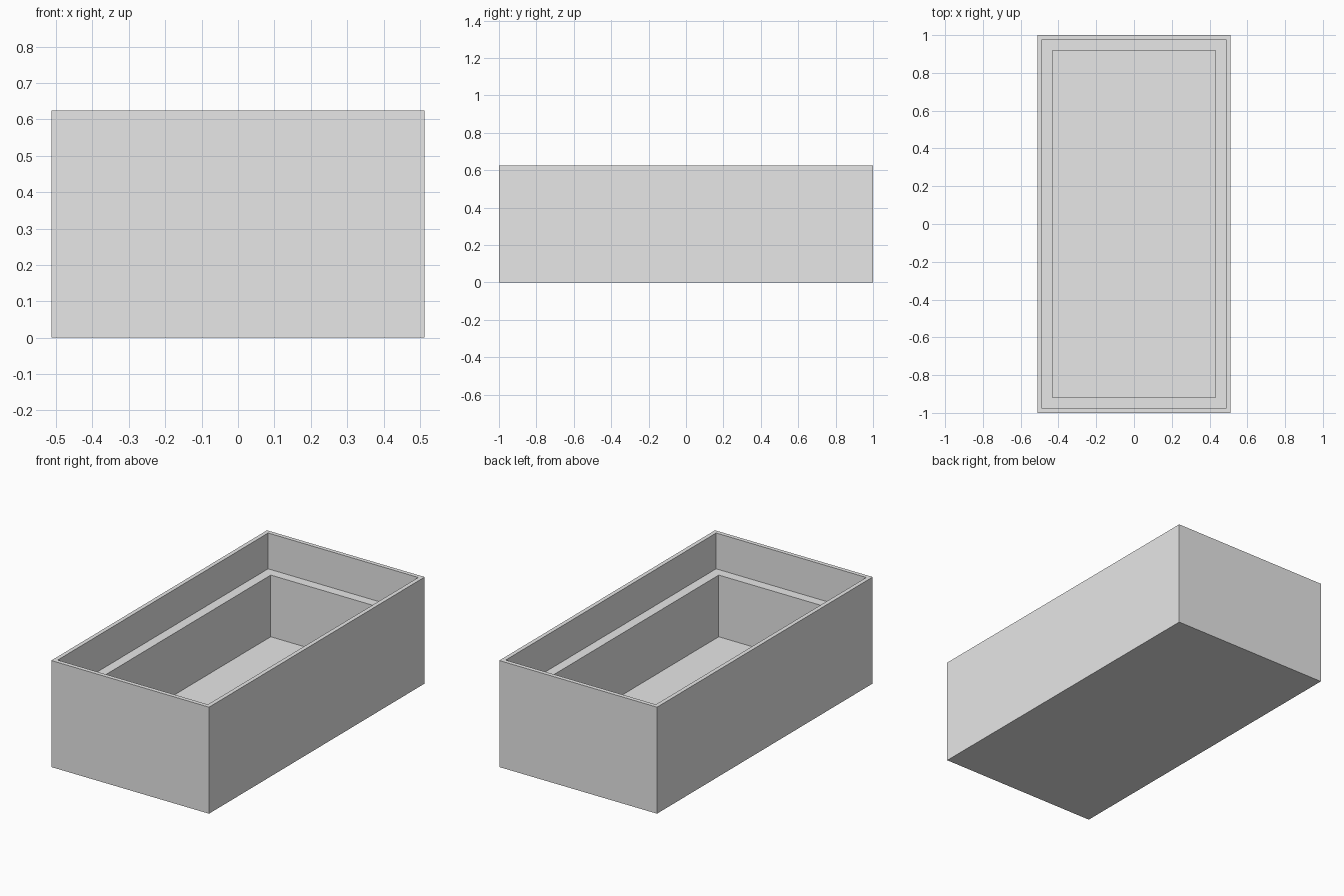
import bpy
import bmesh

if "Cube" in bpy.data.objects:
    bpy.data.objects.remove(bpy.data.objects["Cube"])

HX, HY, HEIGHT = 0.512, 1.0, 0.625     # outer half sizes and height
RIM, WALL = 0.0245, 0.081              # thickness of upper rim and lower wall
LEDGE_Z, FLOOR_Z = 0.415, 0.053        # heights of the step and inner floor

grey = bpy.data.materials.new("light grey")
grey.diffuse_color = (0.8, 0.8, 0.8, 1.0)
grey.use_nodes = True
grey.node_tree.nodes["Principled BSDF"].inputs["Base Color"].default_value = grey.diffuse_color

bm = bmesh.new()


def ring(inset, z):
    """Rectangular loop set in from the outer walls."""
    x, y = HX - inset, HY - inset
    return [bm.verts.new((sx * x, sy * y, z))
            for sx, sy in ((-1, -1), (1, -1), (1, 1), (-1, 1))]


# Profile of the tray: outer wall, rim, upper recess, ledge, lower recess
profile = [(0, 0), (0, HEIGHT), (RIM, HEIGHT), (RIM, LEDGE_Z),
           (WALL, LEDGE_Z), (WALL, FLOOR_Z)]
rings = [ring(inset, z) for inset, z in profile]
for a, b in zip(rings, rings[1:]):
    for i in range(4):
        j = (i + 1) % 4
        bm.faces.new((a[i], a[j], b[j], b[i]))

# Underside and inner floor
bm.faces.new(rings[0][::-1])
bm.faces.new(rings[-1])
bmesh.ops.recalc_face_normals(bm, faces=bm.faces)

mesh = bpy.data.meshes.new("stepped_tray")
bm.to_mesh(mesh)
bm.free()
mesh.materials.append(grey)
tray = bpy.data.objects.new("stepped_tray", mesh)
bpy.context.collection.objects.link(tray)
